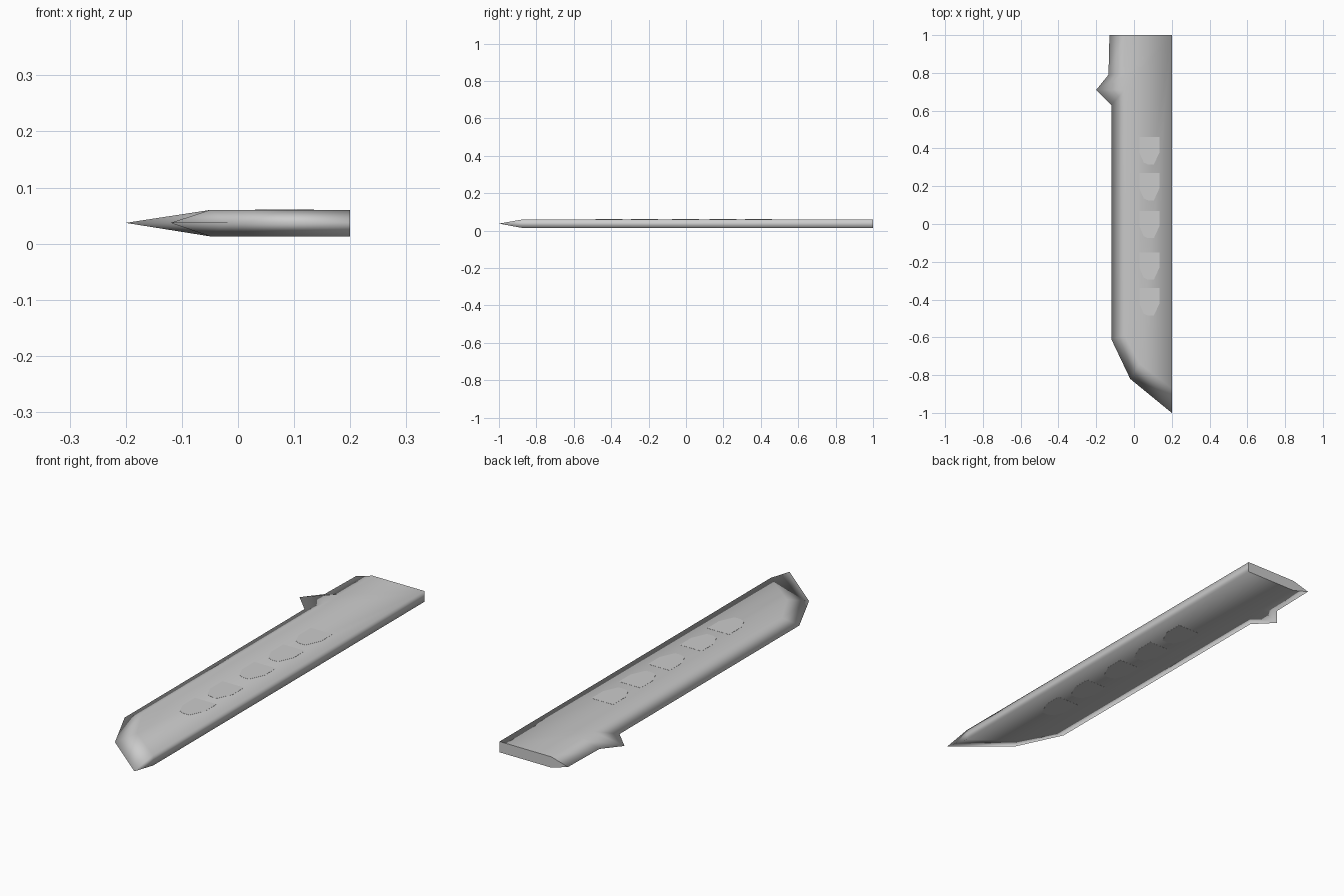
import bpy
import bmesh

cube = bpy.data.objects.get("Cube")
if cube:
    bpy.data.objects.remove(cube, do_unlink=True)

steel = bpy.data.materials.new("grey steel")
steel.use_nodes = True
GREY = (0.6, 0.6, 0.6, 1)
steel.diffuse_color = GREY
steel.node_tree.nodes["Principled BSDF"].inputs["Base Color"].default_value = GREY

LOW, MID, HIGH = 0.013, 0.037, 0.06
SPINE = 0.2


def finish(bm, name):
    bmesh.ops.recalc_face_normals(bm, faces=bm.faces[:])
    mesh = bpy.data.meshes.new(name)
    bm.to_mesh(mesh)
    bm.free()
    mesh.materials.append(steel)
    obj = bpy.data.objects.new(name, mesh)
    bpy.context.collection.objects.link(obj)
    return obj


# Blade: cutting edge outline and the matching shoulder line of the bevel
edge = [(-0.02, -0.82), (-0.12, -0.61), (-0.12, 0.63),
        (-0.2, 0.71), (-0.135, 0.79), (-0.13, 1)]
shoulder = [(0.03, -0.74), (-0.05, -0.59), (-0.05, 0.62),
            (-0.05, 0.71), (-0.05, 0.79), (-0.05, 1)]
bm = bmesh.new()
tip = bm.verts.new((SPINE, -1, MID))
rim = [bm.verts.new((x, y, MID)) for x, y in edge]
corners, ends = [], []
for z in (HIGH, LOW):
    inner = [bm.verts.new((x, y, z)) for x, y in shoulder]
    nose = bm.verts.new((SPINE, -0.87, z))
    back = bm.verts.new((SPINE, 1, z))
    bm.faces.new((tip, rim[0], inner[0], nose))
    for i in range(len(rim) - 1):
        bm.faces.new((rim[i], rim[i + 1], inner[i + 1], inner[i]))
    bm.faces.new([nose] + inner + [back])
    corners.append((nose, back))
    ends.append((inner[-1], back))

# Flat spine and square rear end
(nose_t, back_t), (nose_b, back_b) = corners
bm.faces.new((nose_t, back_t, back_b, nose_b))
bm.faces.new((tip, nose_t, nose_b))
rear = bm.faces.new((rim[-1], ends[0][0], back_t, back_b, ends[1][0]))
for face in bm.faces:
    face.smooth = True
for e in rear.edges:
    e.smooth = False
finish(bm, "blade")

# Row of pointed plates set flush in both sides of the blade
plate = [(0.03, 0), (0.135, 0), (0.135, -0.08), (0.105, -0.145),
         (0.075, -0.145), (0.052, -0.135), (0.03, -0.085)]
for side, z, depth in (("upper", HIGH + 0.0005, -0.002), ("lower", LOW - 0.0005, 0.002)):
    for n, top in enumerate((0.46, 0.27, 0.07, -0.15, -0.34), 1):
        bm = bmesh.new()
        face = bm.faces.new([bm.verts.new((x, top + y, z)) for x, y in plate])
        grown = bmesh.ops.extrude_face_region(bm, geom=[face], use_keep_orig=True)
        verts = [v for v in grown["geom"] if isinstance(v, bmesh.types.BMVert)]
        bmesh.ops.translate(bm, verts=verts, vec=(0, 0, depth))
        finish(bm, f"{side}_plate_{n}")
